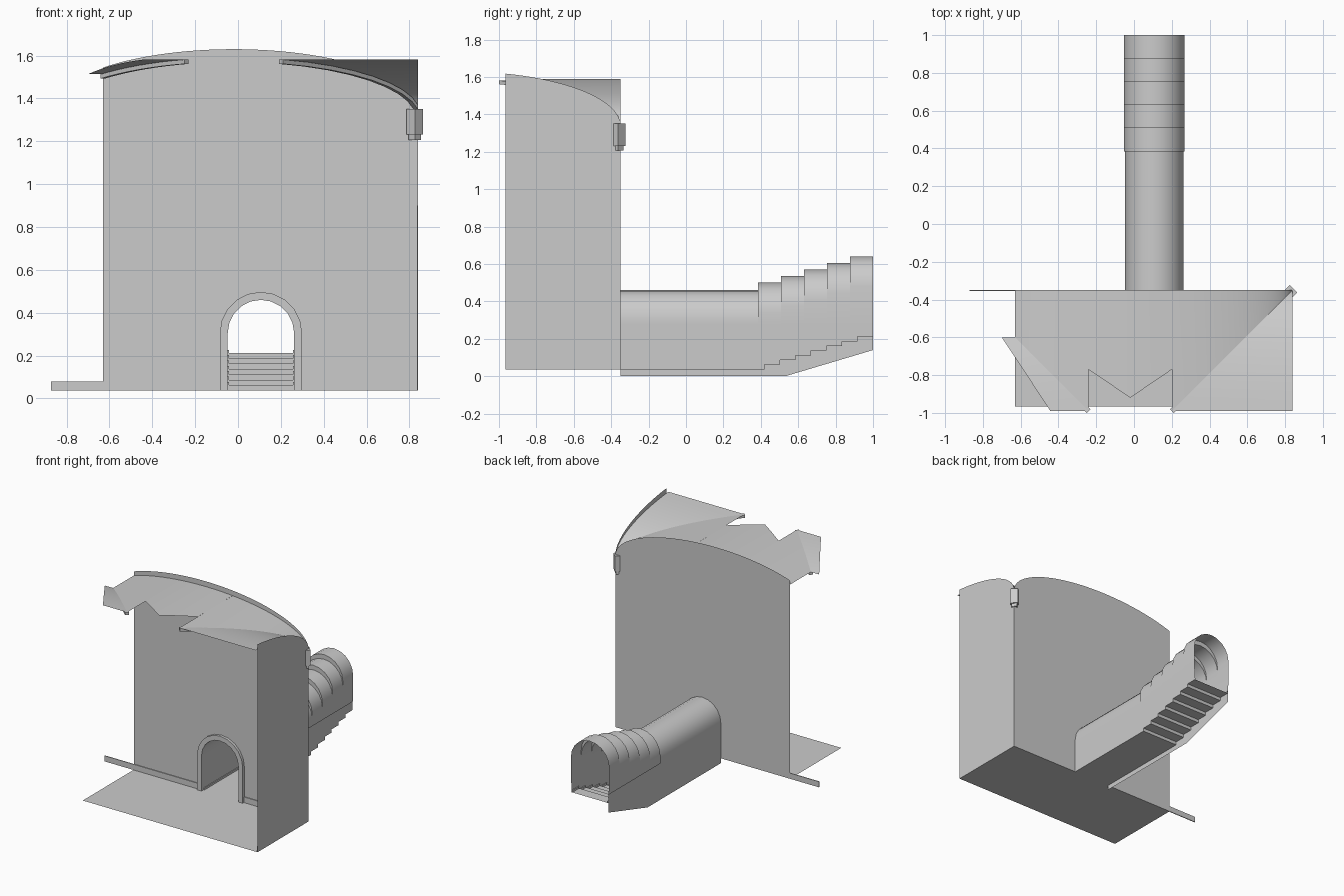
import bpy
from math import sin, cos, pi, sqrt

if "Cube" in bpy.data.objects:
    bpy.data.objects.remove(bpy.data.objects["Cube"])

FLOOR, BACK, RIGHT, LEFT, FRONT = 0.037, -0.35, 0.84, -0.63, -0.965
CX, CY, SPAN = -0.02, -1.21, 0.86      # vault centre and half span
DOOR, SPRING = 0.107, 0.305            # doorway centre and arch spring height


def mesh(name, verts, faces, smooth=False):
    me = bpy.data.meshes.new(name)
    me.from_pydata(verts, [], faces)
    me.update()
    ob = bpy.data.objects.new(name, me)
    bpy.context.collection.objects.link(ob)
    if smooth:
        bpy.ops.object.select_all(action='DESELECT')
        ob.select_set(True)
        bpy.context.view_layer.objects.active = ob
        bpy.ops.object.shade_smooth_by_angle(angle=0.6)
    return ob


def poly(name, pts):
    return mesh(name, pts, [list(range(len(pts)))])


def loft(name, rows, closed=False, caps=False, smooth=True):
    """Skin equal-length rows of points; closed joins the ends of each row."""
    n = len(rows[0])
    faces = []
    for i in range(len(rows) - 1):
        for j in range(n if closed else n - 1):
            k = (j + 1) % n
            faces.append((i*n + j, i*n + k, (i+1)*n + k, (i+1)*n + j))
    if caps:
        faces += [list(range(n))[::-1], list(range((len(rows)-1)*n, len(rows)*n))]
    return mesh(name, [p for r in rows for p in r], faces, smooth)


def box(name, x0, x1, y0, y1, z0, z1):
    rows = [[(x0, y0, z), (x1, y0, z), (x1, y1, z), (x0, y1, z)] for z in (z0, z1)]
    return loft(name, rows, True, True, False)


def dome(d, base, rise):
    return base + rise * sqrt(max(0, 1 - (d / SPAN) ** 2))


def vault(d):
    return dome(d, 1.33, 0.26)


def wall_top(d):
    return dome(d, 1.34, 0.29)


def arch(r, y, lift=0, leg=None, n=10):
    pts = [(DOOR - r*cos(pi*i/n), y, SPRING + lift + r*sin(pi*i/n)) for i in range(n + 1)]
    if leg is not None:
        pts = [(DOOR - r, y, leg)] + pts + [(DOOR + r, y, leg)]
    return pts


def steps(a, b, n):
    return [a + (b - a) * i / n for i in range(n + 1)]


# Floor, back wall with arched doorway, right wall
poly("room_floor", [(LEFT, FRONT, FLOOR), (RIGHT, FRONT, FLOOR),
                    (RIGHT, BACK, FLOOR), (LEFT, BACK, FLOOR)])
poly("back_wall", [(LEFT, BACK, FLOOR)] + arch(0.155, BACK, 0, FLOOR) + [(RIGHT, BACK, FLOOR)] +
     [(CX + SPAN * sin(a), BACK, wall_top(SPAN * sin(a))) for a in steps(pi/2, -0.79, 40)])
poly("right_wall", [(RIGHT, BACK, FLOOR), (RIGHT, FRONT, FLOOR)] +
     [(RIGHT, CY + SPAN * sin(a), wall_top(SPAN * sin(a))) for a in steps(0.288, pi/2, 24)])

# Groin vault ceiling: back web with a broken front edge, right and left webs
def web_edge(x):
    return CY + abs(x - CX)


def back_web(name, xs, edge):
    loft(name, [[(x, BACK, vault(x - CX)), (x, edge(x), vault(x - CX))] for x in xs])


angles = steps(0.259, pi/2, 16)
back_web("ceiling_back_right", [CX + SPAN*sin(a) for a in angles], web_edge)
back_web("ceiling_back_middle", steps(-0.24, 0.20, 8), lambda x: -0.92 + 0.68*abs(x - CX))
back_web("ceiling_back_left", steps(LEFT, -0.24, 8), web_edge)
loft("ceiling_right", [[(CX + SPAN*sin(a), CY + SPAN*sin(a), vault(SPAN*sin(a))),
                        (RIGHT, CY + SPAN*sin(a), vault(SPAN*sin(a)))] for a in angles])
loft("ceiling_left", [[(CX - (y - CY), y, vault(y - CY)),
                       (-0.70 - (y + 0.60)*0.66, y, vault(y - CY))]
                      for y in steps(-0.99, -0.60, 8)])

# Diagonal ribs under the groins
def rib(name, side, end):
    rows = []
    for a in steps(0.259, end, 8):
        d = SPAN * sin(a)
        x, y, z = CX + side*d, CY + d, vault(d)
        w = 0.010
        rows.append([(x - side*w, y + w, z), (x + side*w, y - w, z),
                     (x + side*w, y - w, z - 0.02), (x - side*w, y + w, z - 0.02)])
    loft(name, rows, True, True, False)


rib("vault_rib_right", 1, 1.42)
rib("vault_rib_left", -1, 0.79)

# Corner corbel carrying the rib
for name, s, z0, z1 in (("corbel_block", 0.056, 1.232, 1.35), ("corbel_foot", 0.04, 1.207, 1.232)):
    ob = box(name, -s/2, s/2, -s/2, s/2, z0, z1)
    ob.location = (0.825, -0.363, 0)
    ob.rotation_euler.z = pi/4

# Skirting boards and thin wall strips
box("skirting_left", -0.872, DOOR - 0.19, BACK - 0.006, BACK, FLOOR, 0.08)
box("skirting_right", DOOR + 0.19, RIGHT, BACK - 0.006, BACK, FLOOR, 0.08)
box("skirting_side", RIGHT - 0.005, RIGHT, FRONT, BACK, FLOOR, 0.08)
for i, x in enumerate((-0.508, 0.476)):
    box(f"wall_strip_{i}", x - 0.002, x + 0.002, BACK - 0.004, BACK, 0.08, 0.90)
box("wall_strip_side", RIGHT - 0.005, RIGHT - 0.001, -0.662, -0.658, 0.08, 0.90)

# Doorway trim
outer, inner = 0.192, 0.155
loft("door_trim", [list(r) for r in zip(arch(outer, BACK, 0, FLOOR), arch(outer, BACK - 0.02, 0, FLOOR),
                                        arch(inner, BACK - 0.02, 0, FLOOR), arch(inner, BACK, 0, FLOOR))],
     True, True, True)

# Tunnel vault: straight run, then rising rings with stepped faces between them
loft("tunnel_vault", [arch(0.155, y, 0, 0.28) for y in (BACK, 0.385)])
prev = arch(0.155, 0.385)
for i in range(5):
    y0, y1, lift = 0.385 + 0.123*i, 0.385 + 0.123*(i + 1), 0.035 + 0.035*i
    cur = arch(0.161, y0, lift)
    loft(f"tunnel_ring_face_{i}", [prev, cur], smooth=False)
    loft(f"tunnel_ring_{i}", [arch(0.161, y0, lift, 0.28), arch(0.161, y1, lift, 0.28)])
    prev = arch(0.161, y1, lift)

# Tunnel floor and stair sheet
N, RUN, RISE = 7, 0.083, 0.025
line = [(BACK, FLOOR)]
for i in range(N):
    y = 0.419 + RUN*i
    line += [(y, FLOOR + RISE*i), (y, FLOOR + RISE*(i + 1))]
line.append((1.0, FLOOR + RISE*N))
x0, x1 = DOOR - 0.155, DOOR + 0.155
loft("tunnel_floor_stairs", [[(x0, y, z), (x1, y, z)] for y, z in line], smooth=False)

# Tunnel side walls: left runs below the stairs, right follows them
poly("tunnel_wall_left", [(x0, y, z) for y, z in
                          ((BACK, 0.30), (BACK, 0.0), (0.53, 0.0), (1.0, 0.14), (1.0, 0.30))])
poly("tunnel_wall_right", [(x1, BACK, 0.30)] + [(x1, y, z) for y, z in line] + [(x1, 1.0, 0.30)])

# Stepped skirting along both tunnel walls
for name, x, s in (("tunnel_skirting_left", x0, 1), ("tunnel_skirting_right", x1, -1)):
    loft(name, [[(x, y, z + 0.015), (x + s*0.006, y, z + 0.015), (x + s*0.006, y, z)]
                for y, z in line], smooth=False)
